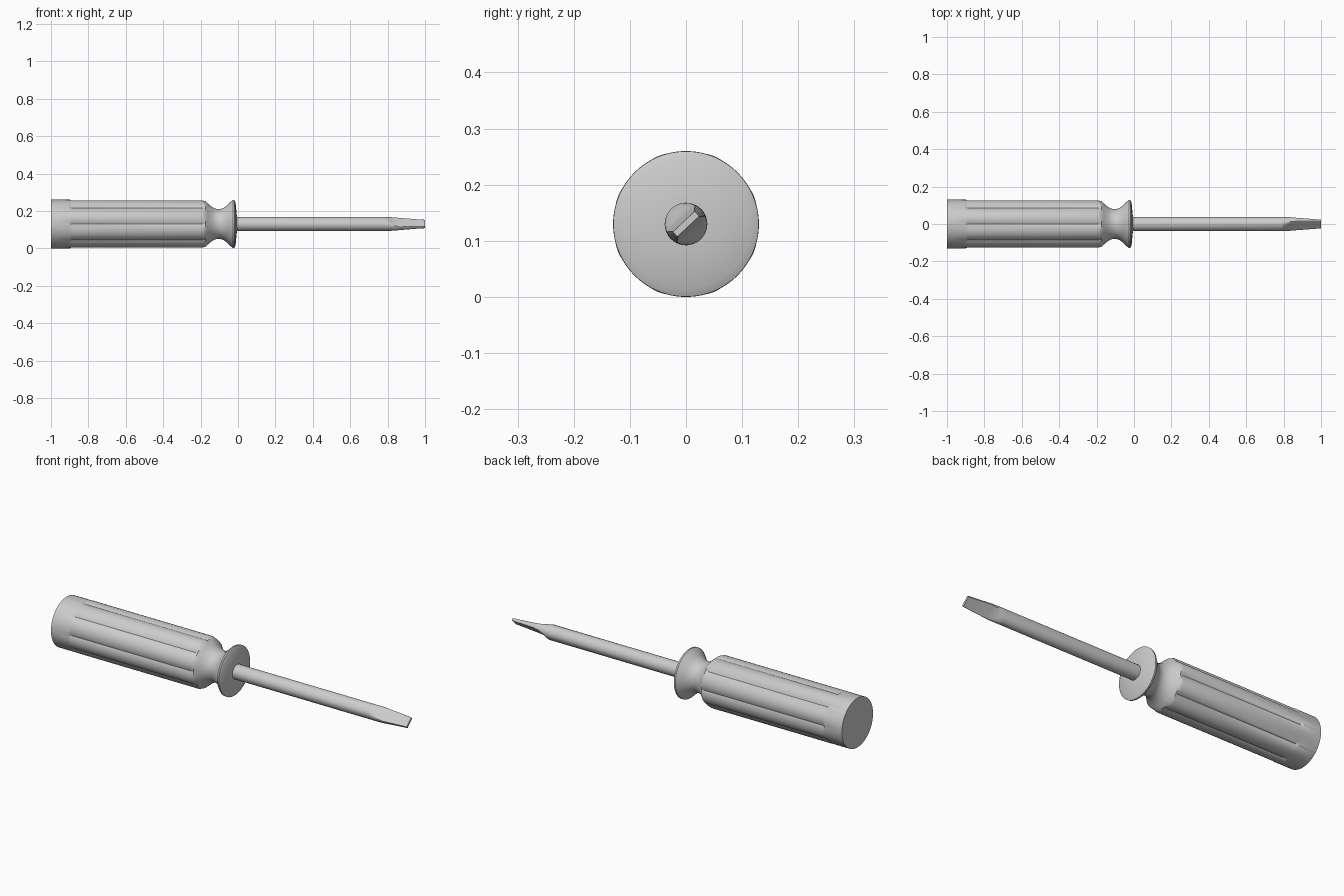
import bpy, bmesh
from math import pi, sin, cos, sqrt, radians

if "Cube" in bpy.data.objects:
    bpy.data.objects.remove(bpy.data.objects["Cube"])

AXIS_Z = 0.13


def loft(name, rings, sharp=28):
    """Skin a list of equal-length rings and close both ends."""
    bm = bmesh.new()
    loops = [[bm.verts.new(p) for p in ring] for ring in rings]
    n = len(loops[0])
    for a, b in zip(loops, loops[1:]):
        for i in range(n):
            j = (i + 1) % n
            bm.faces.new((a[i], a[j], b[j], b[i]))
    bm.faces.new(loops[0][::-1])
    bm.faces.new(loops[-1])
    bmesh.ops.remove_doubles(bm, verts=bm.verts, dist=1e-6)
    bmesh.ops.recalc_face_normals(bm, faces=bm.faces)
    me = bpy.data.meshes.new(name)
    bm.to_mesh(me)
    bm.free()
    ob = bpy.data.objects.new(name, me)
    bpy.context.collection.objects.link(ob)
    bpy.ops.object.select_all(action='DESELECT')
    ob.select_set(True)
    bpy.context.view_layer.objects.active = ob
    bpy.ops.object.shade_smooth_by_angle(angle=radians(sharp))
    return ob


# Handle: round butt, eight rounded ribs, waisted neck and flange
RIB_CENTRE, RIB_RADIUS = 0.071, 0.06


def handle_ring(x, r, ribbed=0.0, n=96):
    ring = []
    for i in range(n):
        a = 2 * pi * i / n
        phi = a % (pi / 4) - pi / 8
        rib = RIB_CENTRE * cos(phi) + sqrt(RIB_RADIUS**2 - (RIB_CENTRE * sin(phi))**2)
        rr = r * (1 - ribbed) + rib * ribbed
        ring.append((x, rr * cos(a), AXIS_Z + rr * sin(a)))
    return ring


handle_profile = [
    (-1.0, 0.13, 0), (-0.9, 0.13, 0), (-0.888, 0.13, 1), (-0.19, 0.13, 1),
    (-0.175, 0.122, 0.3), (-0.16, 0.109, 0), (-0.14, 0.092, 0),
    (-0.12, 0.082, 0), (-0.1, 0.079, 0), (-0.08, 0.084, 0),
    (-0.06, 0.098, 0), (-0.04, 0.118, 0), (-0.028, 0.129, 0),
    (-0.02, 0.1295, 0), (-0.013, 0.115, 0), (-0.006, 0.04, 0)]
loft("handle", [handle_ring(*p) for p in handle_profile])

# Shaft and flat blade, with the blade turned 45 degrees about the axis
SHAFT_R = 0.038
TURN = radians(43)


def shaft_ring(x, half_width, half_thick, n=48):
    ring = []
    for i in range(n):
        a = 2 * pi * (i + 0.5) / n
        w = SHAFT_R * cos(a) * half_width / SHAFT_R
        t = max(-half_thick, min(half_thick, SHAFT_R * sin(a)))
        ring.append((x, w * cos(TURN) - t * sin(TURN),
                     AXIS_Z + w * sin(TURN) + t * cos(TURN)))
    return ring


shaft_profile = [(-0.03, 0.038, 0.038), (0.785, 0.038, 0.038),
                 (0.81, 0.038, 0.027), (0.835, 0.038, 0.018),
                 (0.86, 0.037, 0.014), (1.0, 0.027, 0.006)]
loft("shaft", [shaft_ring(*p) for p in shaft_profile])
